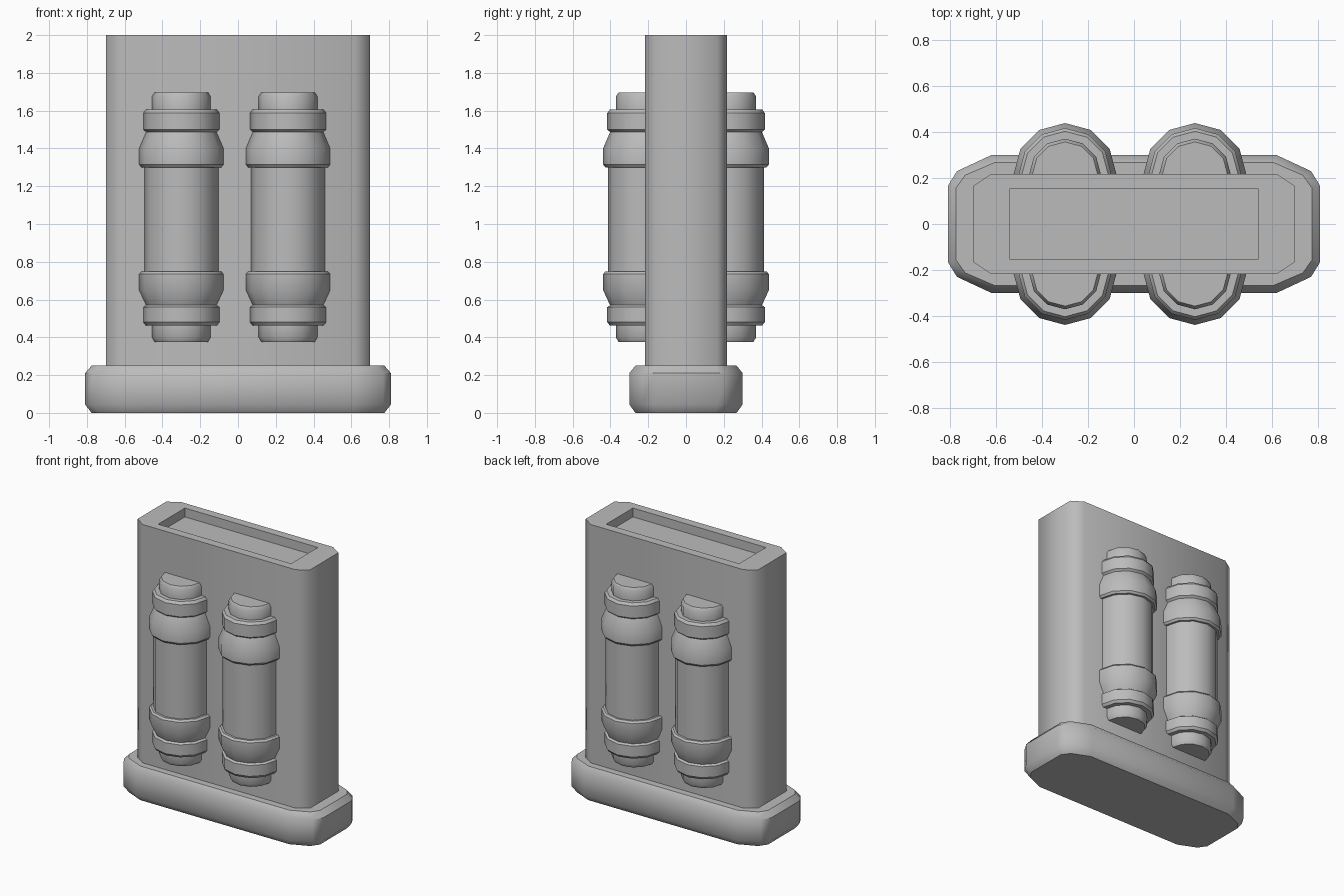
import bpy, bmesh, math

old = bpy.data.objects.get("Cube")
if old:
    bpy.data.objects.remove(old)

# One plain grey
grey = bpy.data.materials.new("plain_grey")
grey.use_nodes = True
grey.diffuse_color = (0.5, 0.5, 0.5, 1)
grey.node_tree.nodes["Principled BSDF"].inputs["Base Color"].default_value = grey.diffuse_color


def loft(name, rings, angle):
    """Skin a stack of equal-length point rings and close both ends."""
    bm = bmesh.new()
    loops = [[bm.verts.new(p) for p in ring] for ring in rings]
    n = len(loops[0])
    for low, high in zip(loops, loops[1:]):
        for i in range(n):
            j = (i + 1) % n
            bm.faces.new((low[i], low[j], high[j], high[i]))
    bm.faces.new(loops[0][::-1])
    bm.faces.new(loops[-1])
    bmesh.ops.remove_doubles(bm, verts=bm.verts[:], dist=0.0001)
    bmesh.ops.recalc_face_normals(bm, faces=bm.faces[:])
    mesh = bpy.data.meshes.new(name)
    bm.to_mesh(mesh)
    bm.free()
    mesh.materials.append(grey)
    obj = bpy.data.objects.new(name, mesh)
    bpy.context.collection.objects.link(obj)
    bpy.ops.object.select_all(action='DESELECT')
    obj.select_set(True)
    bpy.context.view_layer.objects.active = obj
    bpy.ops.object.shade_smooth_by_angle(angle=math.radians(angle))
    return obj


def outline(corner, z):
    """Mirror one corner's points into a full closed outline."""
    back = corner[::-1]
    pts = corner + [(-x, y) for x, y in back]
    pts += [(-x, -y) for x, y in corner] + [(x, -y) for x, y in back]
    return [(x, y, z) for x, y in pts]


# Base plinth with chamfered top and bottom
wide = [(0.81, 0.165), (0.77, 0.23), (0.62, 0.30)]
narrow = [(0.775, 0.155), (0.735, 0.212), (0.605, 0.268)]
loft("base", [outline(narrow, 0), outline(wide, 0.045),
              outline(wide, 0.21), outline(narrow, 0.25)], 40)

# Upright slab with a shallow recess in its top
slab = [(0.70, 0.165), (0.62, 0.218)]
recess = [(0.54, 0.155)] * 2
loft("body", [outline(slab, 0.24), outline(slab, 2.0),
              outline(recess, 2.0), outline(recess, 1.935)], 60)

# Banded canisters half sunk into the front and back: (radius, height)
profile = [
    (0.142, 0.376), (0.156, 0.40), (0.156, 0.462),
    (0.188, 0.462), (0.202, 0.48), (0.202, 0.56), (0.187, 0.57),
    (0.224, 0.65), (0.224, 0.735), (0.212, 0.748), (0.197, 0.748),
    (0.197, 1.30), (0.212, 1.30), (0.224, 1.315), (0.224, 1.40),
    (0.187, 1.487), (0.202, 1.50), (0.202, 1.588), (0.188, 1.606),
    (0.156, 1.606), (0.156, 1.675), (0.142, 1.697),
]
SIDES = 12
for side, x in (("right", -0.30), ("left", 0.265)):
    for end, y in (("front", -0.215), ("back", 0.215)):
        rings = [[(x + r * math.cos(math.tau * i / SIDES),
                   y + r * math.sin(math.tau * i / SIDES), z)
                  for i in range(SIDES)] for r, z in profile]
        loft(f"{end}_{side}_canister", rings, 32)
